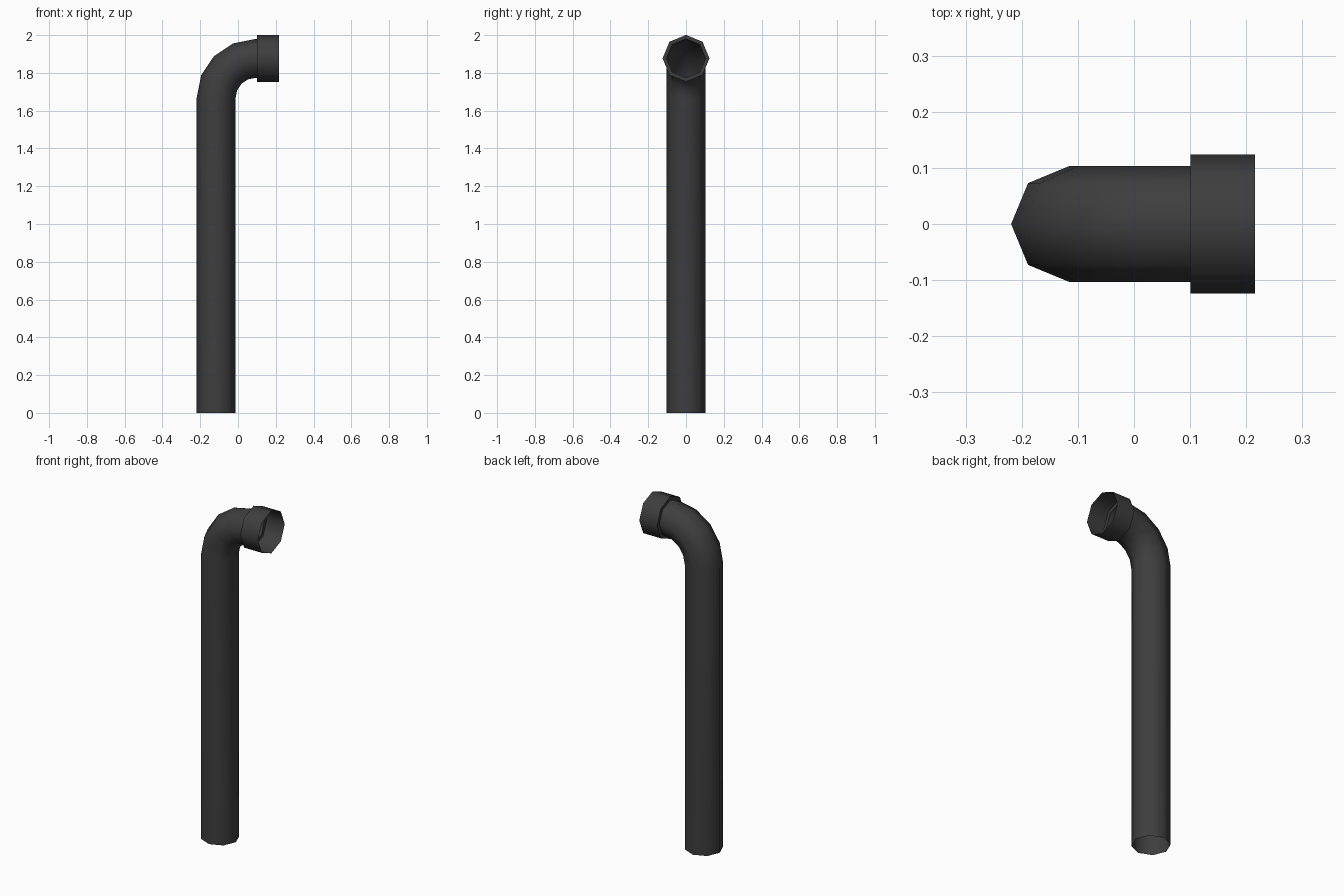
import bpy
import bmesh
import math
from mathutils import Vector

cube = bpy.data.objects.get("Cube")
if cube:
    bpy.data.objects.remove(cube, do_unlink=True)

SIDES = 8
PIPE_R, COLLAR_R = 0.103, 0.124
BEND_R = 0.21
BEND_X, BEND_Z = 0.094, 1.667     # centre of the elbow arc
AXIS_Z = BEND_Z + BEND_R

dark_grey = bpy.data.materials.new("dark_grey")
dark_grey.use_nodes = True
colour = (0.048, 0.048, 0.048, 1)
dark_grey.diffuse_color = colour
dark_grey.node_tree.nodes["Principled BSDF"].inputs["Base Color"].default_value = colour


def tube(name, rings):
    """Open tube through rings of (centre x, centre z, radius, turn angle)."""
    bm = bmesh.new()
    loops = []
    for x, z, radius, turn in rings:
        out = Vector((-math.cos(turn), 0, math.sin(turn)))
        loop = []
        for i in range(SIDES):
            a = math.tau * i / SIDES
            offset = out * math.cos(a) + Vector((0, math.sin(a), 0))
            loop.append(bm.verts.new(Vector((x, 0, z)) + offset * radius))
        loops.append(loop)
    for low, high in zip(loops, loops[1:]):
        for i in range(SIDES):
            j = (i + 1) % SIDES
            bm.faces.new((low[i], high[i], high[j], low[j]))
    mesh = bpy.data.meshes.new(name)
    bm.to_mesh(mesh)
    bm.free()
    mesh.materials.append(dark_grey)
    obj = bpy.data.objects.new(name, mesh)
    bpy.context.collection.objects.link(obj)
    bpy.ops.object.select_all(action='DESELECT')
    obj.select_set(True)
    bpy.context.view_layer.objects.active = obj
    bpy.ops.object.shade_smooth_by_angle(angle=math.radians(60))
    return obj


# Upright pipe with a four-step elbow at the top
quarter = math.pi / 2
path = [(BEND_X - BEND_R, 0, PIPE_R, 0)]
for step in range(5):
    a = quarter * step / 4
    path.append((BEND_X - BEND_R * math.cos(a), BEND_Z + BEND_R * math.sin(a), PIPE_R, a))
path.append((0.101, AXIS_Z, PIPE_R, quarter))
tube("bent_pipe", path)

# Wider open collar around the mouth, with a flat shoulder behind
tube("mouth_collar", [
    (0.101, AXIS_Z, PIPE_R, quarter),
    (0.101, AXIS_Z, COLLAR_R, quarter),
    (0.216, AXIS_Z, COLLAR_R, quarter),
])
